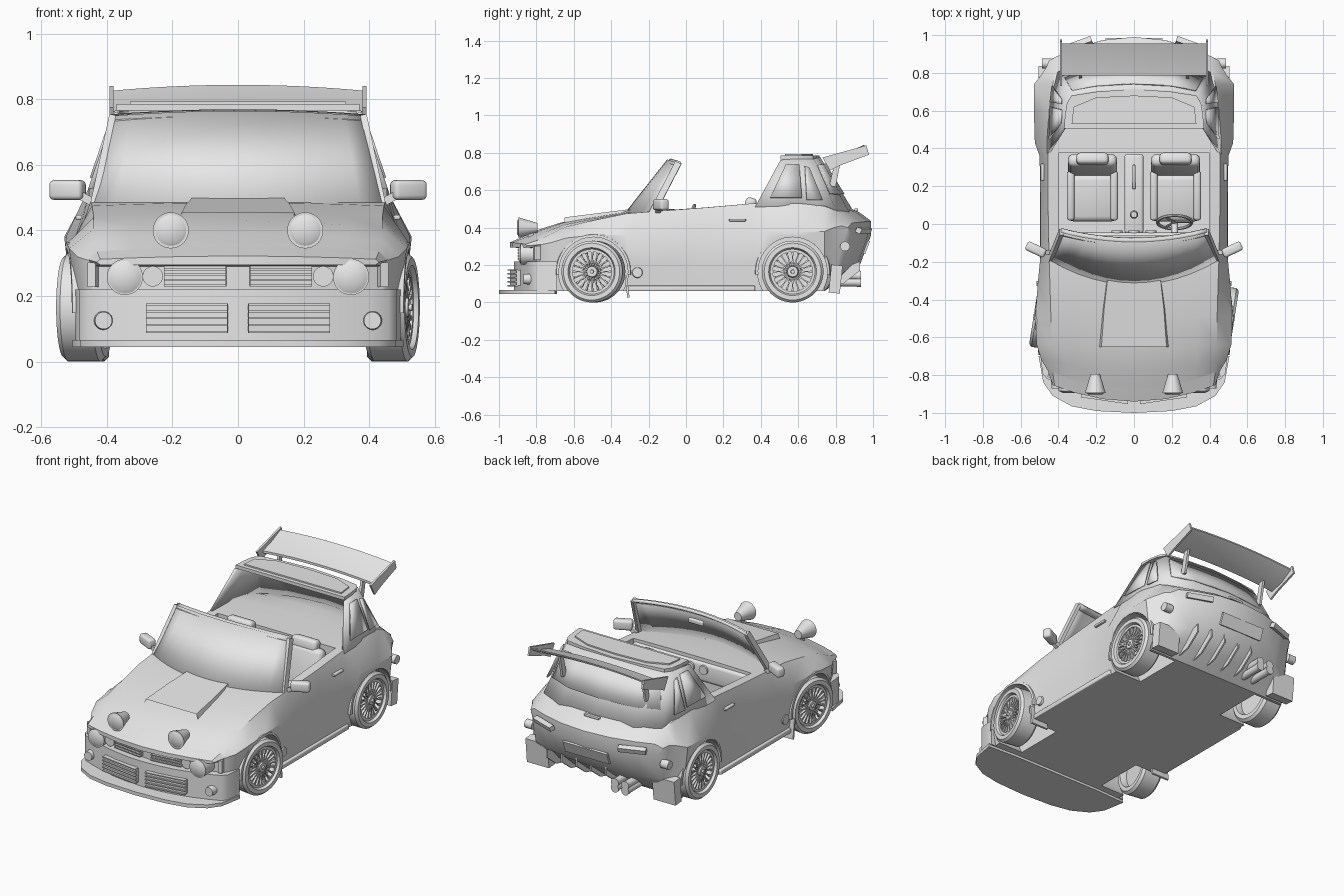
import bpy, bmesh, math
from mathutils import Matrix, Vector, Euler

if "Cube" in bpy.data.objects:
    bpy.data.objects.remove(bpy.data.objects["Cube"])

grey = bpy.data.materials.new("plain grey")
grey.diffuse_color = (0.8, 0.8, 0.8, 1)
grey.use_nodes = True
grey.node_tree.nodes["Principled BSDF"].inputs["Base Color"].default_value = grey.diffuse_color
H = math.pi / 2


def add(name, bm, angle=35, thick=0):
    bmesh.ops.recalc_face_normals(bm, faces=bm.faces)
    me = bpy.data.meshes.new(name)
    bm.to_mesh(me)
    bm.free()
    ob = bpy.data.objects.new(name, me)
    bpy.context.collection.objects.link(ob)
    me.materials.append(grey)
    bpy.ops.object.select_all(action='DESELECT')
    ob.select_set(True)
    bpy.context.view_layer.objects.active = ob
    bpy.ops.object.shade_smooth_by_angle(angle=math.radians(angle))
    if thick:
        mod = ob.modifiers.new("thickness", 'SOLIDIFY')
        mod.thickness, mod.offset = thick, 0
    return ob


def mat(loc, rot=(0, 0, 0), size=(1, 1, 1)):
    return Matrix.LocRotScale(Vector(loc), Euler(rot), Vector(size))


def box(name, loc, size, rot=(0, 0, 0), bevel=0):
    bm = bmesh.new()
    bmesh.ops.create_cube(bm, size=1, matrix=mat((0, 0, 0), (0, 0, 0), size))
    if bevel:
        bmesh.ops.bevel(bm, geom=bm.edges[:], offset=bevel, segments=3, profile=0.5, affect='EDGES')
    bm.transform(mat(loc, rot))
    return add(name, bm)


def cone(bm, loc, r1, r2, depth, rot=(0, 0, 0), n=32):
    bmesh.ops.create_cone(bm, cap_ends=True, segments=n, radius1=r1, radius2=r2, depth=depth, matrix=mat(loc, rot))


def cyl(name, loc, r1, r2, depth, rot=(H, 0, 0), n=32):
    bm = bmesh.new()
    cone(bm, loc, r1, r2, depth, rot, n)
    return add(name, bm)


def grid_faces(bm, rows, wrap_u=False, wrap_v=False):
    v = [[bm.verts.new(p) for p in r] for r in rows]
    m, n = len(v), len(v[0])
    for i in range(m if wrap_u else m - 1):
        for j in range(n if wrap_v else n - 1):
            a, b = (i + 1) % m, (j + 1) % n
            bm.faces.new((v[i][j], v[i][b], v[a][b], v[a][j]))
    return v


def grid(name, rows, wrap_u=False, wrap_v=False, thick=0):
    bm = bmesh.new()
    grid_faces(bm, rows, wrap_u, wrap_v)
    return add(name, bm, 35, thick)


def prism(name, pts, lo, hi, axis='z'):
    bm = bmesh.new()
    rows = [[(p[0], p[1], t) if axis == 'z' else (t, p[0], p[1]) for p in pts] for t in (lo, hi)]
    for r in grid_faces(bm, rows, wrap_v=True):
        bm.faces.new(r)
    return add(name, bm)


def mirrored(pts):
    return pts + [(-p[0], *p[1:]) for p in reversed(pts) if abs(p[0]) > 1e-6]


def cut(ob, cutter):
    mod = ob.modifiers.new("cut", 'BOOLEAN')
    mod.operation, mod.object, mod.solver = 'DIFFERENCE', cutter, 'EXACT'
    bpy.context.view_layer.objects.active = ob
    bpy.ops.object.modifier_apply(modifier=mod.name)
    bpy.data.objects.remove(cutter)


def bow(x, k=0.10):
    return k * min(abs(x) / 0.46, 1) ** 2


# Body shell: y, bottom z, low width, bulge width, bulge z, top width, edge z, centre z, bow
stations = [
    (-.94, .295, .42, .43, .303, .42, .312, .322, .10), (-.875, .29, .44, .455, .31, .43, .335, .35, .10),
    (-.87, .06, .44, .46, .31, .43, .337, .352, .10), (-.78, .06, .46, .49, .32, .44, .365, .392, .06),
    (-.66, .06, .47, .515, .345, .44, .405, .43, .02), (-.49, .06, .48, .522, .36, .44, .44, .458, 0),
    (-.32, .06, .48, .51, .36, .445, .475, .485, 0), (-.17, .06, .48, .495, .36, .45, .487, .495, 0),
    (.10, .06, .48, .495, .36, .455, .507, .51, 0), (.36, .06, .48, .50, .37, .455, .53, .53, 0),
    (.43, .06, .485, .525, .38, .45, .53, .53, 0), (.60, .06, .49, .53, .38, .45, .53, .53, 0),
    (.74, .06, .49, .53, .38, .43, .515, .53, 0), (.84, .13, .45, .49, .40, .42, .49, .52, -.05),
    (.93, .20, .43, .465, .41, .41, .455, .48, -.10), (.99, .36, .42, .45, .40, .41, .425, .435, -.13)]
rings = []
for y, zb, wl, wf, zf, wt, ze, zc, k in stations:
    half = [(f * wl, zb) for f in (0, .4, .75, 1)] + [(.45 * wl + .55 * wf, (zb + zf) / 2), (wf, zf)]
    half += [(f * wt, ze + (zc - ze) * (1 - f * f)) for f in (1, .75, .4, 0)]
    full = half + [(-x, z) for x, z in reversed(half[1:-1])]
    rings.append([(x, y + bow(x, k), z) for x, z in full])
bm = bmesh.new()
v = grid_faces(bm, rings, wrap_v=True)
for r in (v[0], v[-1]):
    for q in ((0, 1, 8, 9), (1, 2, 7, 8), (2, 3, 6, 7), (3, 4, 5, 6)):
        bm.faces.new([r[i] for i in q])
        bm.faces.new([r[-i % 18] for i in q])
body = add("body_shell", bm)
cut(body, box("cockpit_cutter", (0, .157, .44), (.80, .436, .60)))
for y in (-.495, .57):
    for s in (-1, 1):
        cut(body, cyl("arch_cutter", (s * .50, y, .165), .187, .187, .40, (0, H, 0), 48))
body.select_set(True)
bpy.context.view_layer.objects.active = body
bpy.ops.object.shade_smooth_by_angle(angle=math.radians(35))

# Front bumper and splitter
edge = [(x, -.92 + bow(x)) for x in (0, .1, .2, .3, .4, .46)]
prism("front_bumper", mirrored(edge + [(.485, -.79), (.495, -.69), (.3, -.69)]), .06, .22)
prism("splitter", mirrored([(0, -1), (.2, -.99), (.33, -.965), (.43, -.91), (.48, -.84), (.505, -.70), (.3, -.69)]), .045, .066)

# Greenhouse with open front, roof and rear window
low = [(.455, .37, .51), (.45, .55, .51), (.435, .70, .50), (.40, .80, .485), (.25, .87, .475), (0, .895, .475)]
high = [(.37, .505, .76), (.365, .58, .765), (.355, .64, .765), (.33, .68, .765), (.2, .70, .77), (0, .71, .775)]
grid("rear_cabin", [mirrored(low), mirrored(high)], thick=.015)
prism("rear_roof", mirrored([p[:2] for p in high[:5]] + [(0, .715)]), .765, .785)
prism("roof_crown", mirrored([(.33, .53), (.32, .62), (.2, .67), (0, .68)]), .78, .793)
a, b = mirrored(low[3:]), mirrored(high[3:])
grid("rear_window", [[Vector(p).lerp(Vector(q), t) * .97 + Vector((0, .033, .025)) for p, q in zip(a, b)]
                     for t in (.32, .88)], thick=.008)
for s in (-1, 1):
    for name, pts in (("quarter_window", [(.45, .56), (.535, .74), (.605, .74), (.62, .56)]),
                      ("rear_side_panel", [(.645, .55), (.635, .73), (.66, .72), (.73, .55)])):
        grid(name, [[(s * (.465 - .085 * (z - .51) / .25 - max(0, y - .58) * .12), y, z) for y, z in pair]
                    for pair in (pts[:2], [pts[3], pts[2]])], thick=.008)

# Windscreen with frame and mirror
fr = [i / 6 for i in range(-6, 7)]
bot = [(.445 * f, -.32 + .13 * f * f, .475) for f in fr]
top = [(.385 * f, -.095 + .05 * f * f, .76 - .015 * f * f) for f in fr]
grid("windscreen", [bot, top], thick=.015)
grid("windscreen_header", [[(x, y - .012, z - .018) for x, y, z in top], [(x, y + .018, z + .002) for x, y, z in top]], thick=.018)
for s in (-1, 1):
    box("windscreen_pillar", (s * .413, -.112, .61), (.02, .035, .31), (-.47, -s * .21, 0))
box("cabin_mirror", (0, -.10, .69), (.10, .02, .03), (0, 0, 0), .008)

# Bonnet scoop
bm = bmesh.new()
grid_faces(bm, [[(-w, y, zb), (-w * .93, y, zt), (w * .93, y, zt), (w, y, zb)]
                for w, y, zb, zt in ((.185, -.65, .42, .455), (.17, -.45, .44, .480), (.15, -.29, .46, .50))])
bmesh.ops.holes_fill(bm, edges=bm.edges[:], sides=0)
add("bonnet_scoop", bm)

# Rear wing
wing = []
for x in [.385 * f for f in fr]:
    c = .018 * (1 - (x / .385) ** 2)
    wing.append([(x, y, z + c) for y, z in ((.785, .748), (.87, .768), (.955, .818), (.955, .826), (.87, .788), (.785, .762))])
bm = bmesh.new()
w = grid_faces(bm, wing, wrap_v=True)
bm.faces.new(w[0])
bm.faces.new(w[-1])
add("wing_blade", bm)

for s in (-1, 1):
    prism("wing_endplate", [(.73, .775), (.965, .84), (.978, .79), (.83, .735), (.77, .705)], s * .38, s * .392, 'x')
    prism("wing_strut", [(.765, .62), (.80, .62), (.83, .77), (.80, .77)], s * .275, s * .29, 'x')

    # Lamps
    cyl("bonnet_lamp", (s * .205, -.845, .40), .025, .055, .10)
    cyl("bonnet_lamp_glass", (s * .205, -.897, .40), .053, .035, .012)
    box("bonnet_lamp_stand", (s * .205, -.83, .365), (.025, .03, .05))
    cyl("headlamp", (s * .345, -.835, .258), .055, .055, .10)
    cyl("headlamp_glass", (s * .345, -.89, .258), .052, .03, .012)
    cyl("inner_lamp", (s * .26, -.845, .26), .031, .031, .06)
    cyl("fog_lamp", (s * .41, -.845, .125), .03, .026, .05)
    box("corner_lamp", (s * .435, -.775, .265), (.025, .08, .075), (0, 0, s * .3))

    # Grilles: backing, frame bars and slats
    for name, cx, cz, wid, hei, y0, n in (("upper_grille", .13, .265, .19, .065, -.87, 4),
                                          ("lower_grille", .155, .132, .25, .085, -.92, 4)):
        tilt, y = s * math.atan(.2 * cx / .2116), y0 + bow(cx) - .005
        box(name, (s * cx, y, cz), (wid, .02, hei), (0, 0, tilt))
        for i in range(n + 1):
            z = cz + hei * (i / n - .5)
            box(name + "_slat", (s * cx, y - .012, z), (wid, .02, .006), (0, 0, tilt))

    # Door mirrors, handles, skirts, vents and mudflaps
    box("door_mirror", (s * .52, -.135, .523), (.11, .05, .06), (0, 0, s * .45), .014)
    box("mirror_stem", (s * .46, -.15, .495), (.05, .025, .025), (0, s * -.5, 0))
    box("door_handle", (s * .485, .275, .44), (.02, .09, .014), (0, 0, 0), .004)
    box("side_skirt", (s * .483, .03, .075), (.03, .68, .03), (0, 0, 0), .006)
    cyl("fender_vent", (s * .488, -.26, .16), .03, .026, .02, (0, H, 0))
    cyl("rear_side_lamp", (s * .462, .85, .30), .026, .026, .05, (0, H, 0))
    box("front_mudflap", (s * .455, -.315, .085), (.12, .012, .12), (.12, 0, 0))
    box("rear_mudflap", (s * .43, .80, .125), (.15, .06, .15), (-.1, 0, 0))
    box("tail_lamp", (s * .30, .95, .385), (.16, .03, .03), (-.36, 0, -s * .35))

    # Seats
    box("seat_cushion", (s * .22, .14, .25), (.26, .25, .10), (.1, 0, 0), .03)
    box("seat_back", (s * .22, .31, .37), (.26, .07, .30), (-.22, 0, 0), .03)
    box("headrest", (s * .22, .345, .525), (.17, .06, .07), (-.2, 0, 0), .02)
    for t in (-1, 1):
        box("seat_bolster", (s * .22 + t * .115, .15, .29), (.04, .26, .07), (.1, 0, 0), .015)

    # Wheels and arch lips
    for end, y, cx, steer in (("front", -.495, .468, -.155), ("rear", .57, .458, 0)):
        place = mat((s * cx, y, .165), (0, 0, steer + (math.pi if s < 0 else 0)))
        prof = [(-.065, .125), (-.065, .15), (-.05, .165), (.05, .165), (.064, .152), (.064, .128), (.05, .12), (-.05, .12)]
        ring = [2 * math.pi * i / 48 for i in range(48)]
        grid(end + "_tyre", [[place @ Vector((x, r * math.cos(t), r * math.sin(t))) for x, r in prof] for t in ring], True, True)
        bm = bmesh.new()
        cone(bm, (-.01, 0, 0), .122, .122, .03, (0, H, 0), 40)
        cone(bm, (.025, 0, 0), .035, .028, .06, (0, H, 0), 20)
        cone(bm, (.055, 0, 0), .012, .010, .02, (0, H, 0), 12)
        for i in range(20):
            t = math.pi * i / 10
            for lean in (-.12, .12):
                bmesh.ops.create_cube(bm, size=1, matrix=mat((0, 0, 0), (t, 0, 0)) @ mat((.04, 0, .075), (lean, 0, 0), (.014, .005, .092)))
        rim = [(.03, .10), (.046, .10), (.05, .106), (.05, .122), (.03, .122)]
        grid_faces(bm, [[(x, r * math.cos(t), r * math.sin(t)) for x, r in rim[2:] + [(.03, .114)]] for t in ring], True, True)
        bm.transform(place)
        add(end + "_rim", bm)
        lip = [(.47, .184), (.527, .184), (.525, .198), (.47, .206)]
        arc = [math.radians(-5 + 190 * i / 28) for i in range(29)]
        grid(end + "_arch_lip", [[(s * (x - .02 * abs(math.cos(t))), y + r * math.cos(t), .165 + r * math.sin(t))
                                  for x, r in lip] for t in arc], wrap_v=True)

# Cockpit: console, levers, dashboard and steering wheel
box("centre_console", (0, .16, .22), (.10, .42, .16), (0, 0, 0), .015)
cyl("gear_stick", (0, .05, .34), .008, .008, .10, (0, 0, 0), 12)
cyl("gear_knob", (0, .05, .40), .022, .016, .035, (0, 0, 0), 16)
box("handbrake", (0, .25, .33), (.018, .13, .02), (.25, 0, 0), .005)
box("dashboard", (0, -.075, .42), (.80, .06, .12), (0, 0, 0), .02)
for x in (-.09, 0, .09):
    cyl("gauge", (x, -.05, .44), .028, .028, .03, (H, 0, 0), 20)
place = mat((.215, .01, .435), (H - .4, 0, 0))
grid("steering_wheel", [[place @ Vector(((.09 + .009 * math.cos(q)) * math.cos(t), (.09 + .009 * math.cos(q)) * math.sin(t), .009 * math.sin(q)))
                         for q in [math.pi * j / 4 for j in range(8)]] for t in ring], True, True)
for t in (0, 2.2, 4.1):
    p = place @ mat((0, 0, 0), (0, 0, t))
    box("steering_spoke", p @ Vector((.045, 0, 0)), (.09, .016, .006), p.to_euler())
cyl("steering_column", (.215, -.025, .42), .018, .018, .08, (H - .4, 0, 0), 16)

# Tail: number panel, latch, diffuser fins and exhausts
box("rear_panel", (0, .965, .295), (.30, .012, .075), (-.36, 0, 0))
box("hatch_latch", (0, .91, .495), (.10, .02, .015), (0, 0, 0), .004)
for x in (.29, .19, .09, -.01, -.11):
    prism("diffuser_fin", [(.76, .08), (.84, .10), (.93, .17), (.93, .22), (.78, .16)], x, x + .01, 'x')
for x in (-.17, -.24):
    for z in (.108, .143):
        cyl("exhaust_pipe", (x, .84, z), .022, .022, .18, (H, 0, 0), 20)
        cyl("exhaust_tip", (x, .925, z), .026, .024, .02, (H, 0, 0), 20)
